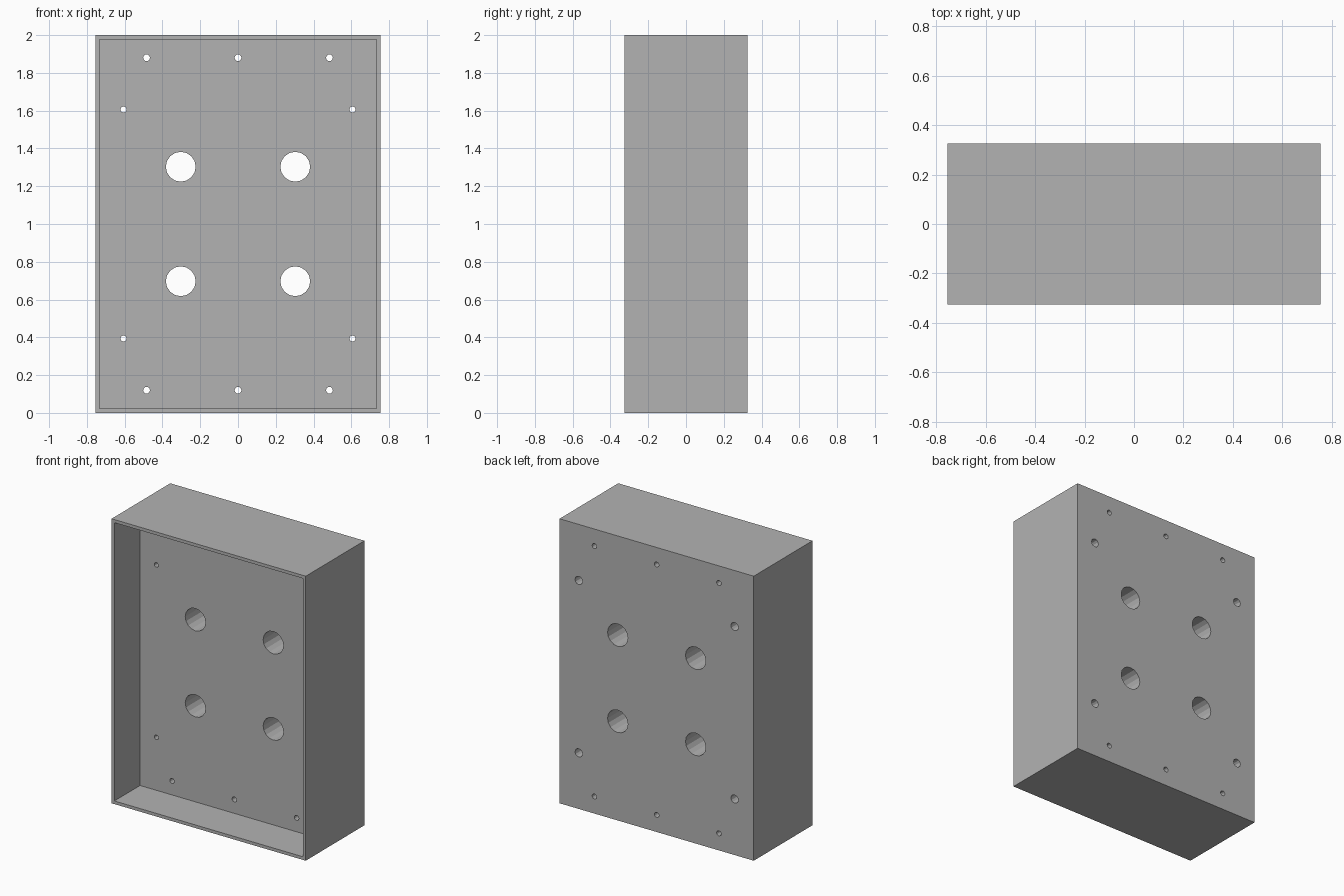
import bpy
from math import pi

# Remove the default cube only
cube = bpy.data.objects.get("Cube")
if cube:
    bpy.data.objects.remove(cube, do_unlink=True)

WIDTH, DEPTH, HEIGHT = 1.51, 0.652, 2.0
WALL, POCKET = 0.022, 0.285
BACK, FRONT, MID = DEPTH / 2, -DEPTH / 2, HEIGHT / 2

grey = bpy.data.materials.new("plain_grey")
grey.use_nodes = True
grey.diffuse_color = (0.45, 0.45, 0.45, 1)
grey.node_tree.nodes["Principled BSDF"].inputs["Base Color"].default_value = grey.diffuse_color


def box(name, size, y):
    bpy.ops.mesh.primitive_cube_add(size=1, location=(0, y, MID))
    ob = bpy.context.object
    ob.name = name
    ob.scale = size
    bpy.ops.object.transform_apply(location=True, rotation=True, scale=True)
    ob.data.materials.append(grey)
    return ob


def cut(target, cutter):
    """Subtract the cutter, then discard it."""
    cutter.hide_render = True
    mod = target.modifiers.new("cut", 'BOOLEAN')
    mod.operation = 'DIFFERENCE'
    mod.solver = 'EXACT'
    mod.object = cutter
    bpy.ops.object.select_all(action='DESELECT')
    bpy.context.view_layer.objects.active = target
    target.select_set(True)
    bpy.ops.object.modifier_apply(modifier=mod.name)
    bpy.data.objects.remove(cutter, do_unlink=True)


def drill(target, x, z, radius, sides, length=2.0):
    """Bore into the back face along y to the given depth."""
    bpy.ops.mesh.primitive_cylinder_add(
        vertices=sides, radius=radius, depth=length + 0.2,
        location=(x, BACK + 0.1 - length / 2, z), rotation=(pi / 2, 0, 0))
    cut(target, bpy.context.object)


# Housing: solid block with a shallow pocket open to the front
housing = box("housing", (WIDTH, DEPTH, HEIGHT), 0)
cut(housing, box("pocket_cutter",
                 (WIDTH - 2 * WALL, 2 * POCKET, HEIGHT - 2 * WALL), FRONT))

for up in (-1, 1):
    # Row of through holes near the top and bottom edges
    for x in (-0.484, 0, 0.484):
        drill(housing, x, MID + up * 0.88, 0.018, 12)
    for side in (-1, 1):
        # Large through holes
        drill(housing, side * 0.303, MID + up * 0.303, 0.079, 16)
        # Side screw holes, widened from the back
        drill(housing, side * 0.606, MID + up * 0.606, 0.029, 12, 0.18)
        drill(housing, side * 0.606, MID + up * 0.606, 0.016, 12)
